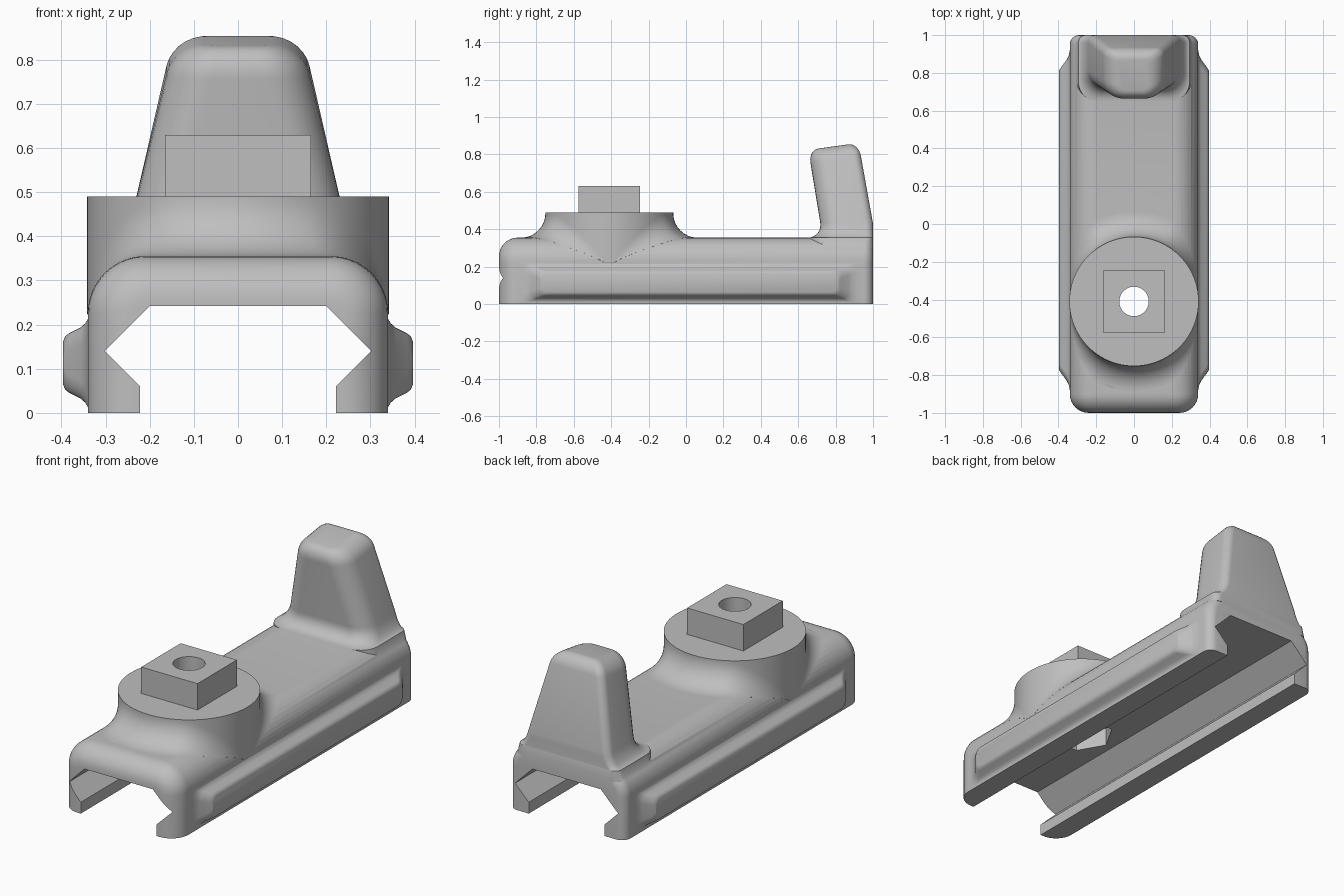
import bpy, bmesh
from math import sin, cos, pi, sqrt
from mathutils import Vector

if "Cube" in bpy.data.objects:
    bpy.data.objects.remove(bpy.data.objects["Cube"])

grey = bpy.data.materials.new("plain_grey")
grey.use_nodes = True
COLOUR = (0.52, 0.52, 0.52, 1)
grey.diffuse_color = COLOUR
grey.node_tree.nodes["Principled BSDF"].inputs["Base Color"].default_value = COLOUR

HALF_W, TOP, EDGE_R = 0.34, 0.355, 0.13
DISC_Y, DISC_R, DISC_TOP = -0.41, 0.342, 0.49


def steps(n):
    return [i / n * pi / 2 for i in range(n + 1)]


def loft(name, rings):
    """Closed solid through a list of equal-length rings."""
    bm = bmesh.new()
    rows = [[bm.verts.new(p) for p in ring] for ring in rings]
    n = len(rows[0])
    for a, b in zip(rows, rows[1:]):
        for i in range(n):
            j = (i + 1) % n
            bm.faces.new((a[i], a[j], b[j], b[i]))
    bm.faces.new(rows[0])
    bm.faces.new(rows[-1])
    bmesh.ops.remove_doubles(bm, verts=bm.verts, dist=0.0002)
    bmesh.ops.recalc_face_normals(bm, faces=bm.faces)
    mesh = bpy.data.meshes.new(name)
    bm.to_mesh(mesh)
    bm.free()
    mesh.materials.append(grey)
    obj = bpy.data.objects.new(name, mesh)
    bpy.context.collection.objects.link(obj)
    return obj


def rounded_rect(u0, u1, v0, v1, r_low, r_high, n=7):
    """Outline with one corner radius on the low-v side and one on the high-v side."""
    corners = [(u1 - r_high, v1 - r_high, r_high, 0), (u0 + r_high, v1 - r_high, r_high, 1),
               (u0 + r_low, v0 + r_low, r_low, 2), (u1 - r_low, v0 + r_low, r_low, 3)]
    return [(cu + r * cos(t + q * pi / 2), cv + r * sin(t + q * pi / 2))
            for cu, cv, r, q in corners for t in steps(n)]


def prism(name, sides, radius, z0, z1, turn=0.0):
    ring = [(radius * cos(turn + 2 * pi * i / sides), DISC_Y + radius * sin(turn + 2 * pi * i / sides))
            for i in range(sides)]
    return loft(name, [[(x, y, z) for x, y in ring] for z in (z0, z1)])


def combine(target, other, operation):
    mod = target.modifiers.new(operation.lower(), 'BOOLEAN')
    mod.operation, mod.solver, mod.object = operation, 'EXACT', other
    bpy.context.view_layer.objects.active = target
    bpy.ops.object.modifier_apply(modifier=mod.name)
    bpy.data.objects.remove(other)


# Main body: arched section, rounded at both ends
def body_section(y, inset):
    w, top, r = HALF_W - inset, TOP - inset, EDGE_R - inset
    half = [(w - r + r * cos(t), top - r + r * sin(t)) for t in steps(10)]
    right = [(w, 0)] + half
    return [(x, y, z) for x, z in right] + [(-x, y, z) for x, z in reversed(right)]


FRONT_R, BACK_R = 0.1, 0.05
rings = [body_section(-1 + FRONT_R * (1 - sin(t)), FRONT_R * (1 - cos(t))) for t in reversed(steps(8))]
rings += [body_section(1 - BACK_R * (1 - sin(t)), BACK_R * (1 - cos(t))) for t in steps(6)]
body = loft("clamp_body", rings)


# Round pedestal with a rolling fillet that follows the arched body
def pedestal_column(a):
    axis_x, axis_z = HALF_W - EDGE_R, TOP - EDGE_R
    ux, uy = cos(a), sin(a)
    reach = DISC_R + EDGE_R
    cx, cy = reach * ux, reach * uy
    over = abs(cx) - axis_x
    if over > 0:
        cz = axis_z + sqrt(max(0, (2 * EDGE_R) ** 2 - over ** 2))
        side = 1 if cx > 0 else -1
        to_body = Vector((axis_x * side - cx, 0, axis_z - cz)).normalized()
    else:
        cz = axis_z + 2 * EDGE_R
        to_body = Vector((0, 0, -1))
    centre, inward = Vector((cx, cy, cz)), Vector((-ux, -uy, 0))
    column = [Vector((DISC_R * ux, DISC_R * uy, DISC_TOP))]
    for i in range(11):
        column.append(centre + EDGE_R * inward.lerp(to_body, i / 10).normalized())
    foot = column[-1]
    column.append(Vector((foot.x * 0.93, foot.y * 0.93, foot.z - 0.04)))
    return [p + Vector((0, DISC_Y, 0)) for p in column]


columns = [pedestal_column(2 * pi * i / 96) for i in range(96)]
combine(body, loft("pedestal", list(zip(*columns))), 'UNION')


# Leaning rear post, flared at its foot and rounded on top
def post_ring(z, flare=0.0, inset=0.0):
    w = 0.262 - 0.24 * (z - TOP) + 0.4 * flare - inset
    front = 0.72 - 0.155 * (z - 0.42) - flare + 0.75 * inset
    back = min(0.9995, 1 - 0.19 * (z - 0.43)) - 0.75 * inset
    tilt = 0.14 * min(1, max(0, (z - 0.435) / 0.33))
    outline = rounded_rect(-w, w, front, back, 0.1 - inset, 0.04 - 0.3 * inset)
    return [(x, y, z + tilt * (y - 0.79)) for x, y in outline]


FOOT_R, CROWN_R, POST_TOP = 0.08, 0.07, 0.843
rings = [post_ring(0.3, FOOT_R)]
rings += [post_ring(TOP + FOOT_R * (1 - cos(t)), FOOT_R * (1 - sin(t))) for t in steps(7)]
rings += [post_ring(POST_TOP - CROWN_R * (1 - sin(t)), 0, CROWN_R * (1 - cos(t))) for t in steps(7)]
combine(body, loft("rear_post", rings), 'UNION')

# Grip ridges along both sides: x, half length, half height
RIDGE = [(0.31, 0.9, 0.1), (0.34, 0.9, 0.1), (0.346, 0.87, 0.09), (0.356, 0.85, 0.081),
         (0.382, 0.815, 0.068), (0.391, 0.802, 0.061), (0.396, 0.795, 0.05)]
for side in (1, -1):
    rings = []
    for x, length, height in RIDGE:
        outline = rounded_rect(0.02 - length, 0.02 + length, 0.113 - height, 0.113 + height, 0.04, 0.04)
        rings.append([(side * x, y, z) for y, z in outline])
    combine(body, loft("grip_ridge", rings), 'UNION')

# Square key on the pedestal
combine(body, prism("square_key", 4, 0.165 * sqrt(2), 0.45, 0.63, pi / 4), 'UNION')

# Dovetail channel, nut pocket and bolt hole
half = [(0.222, -0.1), (0.222, 0.06), (0.302, 0.14), (0.2, 0.242)]
outline = half + [(-x, z) for x, z in reversed(half)]
combine(body, loft("channel_cutter", [[(x, y, z) for x, z in outline] for y in (-1.1, 1.1)]), 'DIFFERENCE')
combine(body, prism("nut_cutter", 6, 0.16, 0.2, 0.34), 'DIFFERENCE')
combine(body, prism("bolt_cutter", 40, 0.078, 0.1, 0.8), 'DIFFERENCE')

bpy.ops.object.select_all(action='DESELECT')
body.select_set(True)
bpy.context.view_layer.objects.active = body
bpy.ops.object.shade_smooth_by_angle(angle=0.5)
